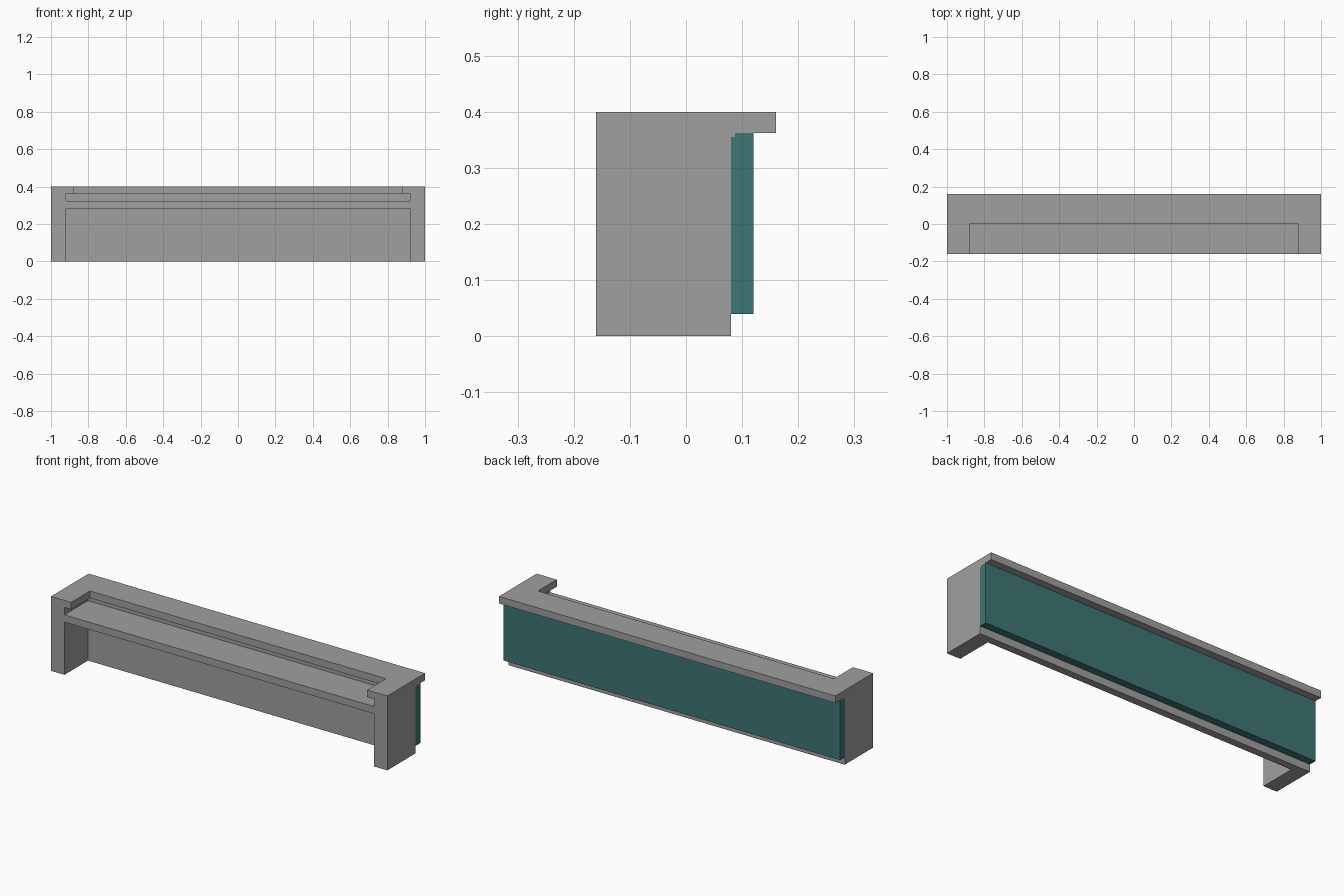
import bpy
import bmesh

cube = bpy.data.objects.get("Cube")
if cube:
    bpy.data.objects.remove(cube, do_unlink=True)


def make_material(name, rgb):
    mat = bpy.data.materials.new(name)
    mat.use_nodes = True
    mat.diffuse_color = (*rgb, 1)
    mat.node_tree.nodes["Principled BSDF"].inputs["Base Color"].default_value = (*rgb, 1)
    return mat


def extrude_profile(name, profile, half_width, mat=None):
    """Extrude a closed (y, z) profile symmetrically along x."""
    bm = bmesh.new()
    face = bm.faces.new([bm.verts.new((-half_width, y, z)) for y, z in profile])
    moved = bmesh.ops.extrude_face_region(bm, geom=[face])["geom"]
    verts = [v for v in moved if isinstance(v, bmesh.types.BMVert)]
    bmesh.ops.translate(bm, verts=verts, vec=(2 * half_width, 0, 0))
    bmesh.ops.recalc_face_normals(bm, faces=bm.faces)
    mesh = bpy.data.meshes.new(name)
    bm.to_mesh(mesh)
    bm.free()
    obj = bpy.data.objects.new(name, mesh)
    bpy.context.collection.objects.link(obj)
    if mat:
        mesh.materials.append(mat)
    return obj


def cut_box(target, name, half_width, y_back, z0, z1):
    """Cut a box out of the target, open towards the front, then drop the cutter."""
    cutter = extrude_profile(name, [(-0.3, z0), (y_back, z0), (y_back, z1), (-0.3, z1)], half_width)
    cutter.hide_render = True
    mod = target.modifiers.new(name, 'BOOLEAN')
    mod.operation = 'DIFFERENCE'
    mod.solver = 'EXACT'
    mod.object = cutter
    bpy.context.view_layer.objects.active = target
    bpy.ops.object.modifier_apply(modifier=mod.name)
    bpy.data.objects.remove(cutter, do_unlink=True)


grey = make_material("counter grey", (0.35, 0.35, 0.35))
teal = make_material("panel teal", (0.048, 0.18, 0.175))

# Counter body: side profile with the overhanging top and a small rebate under it
body = extrude_profile("counter_body", [
    (-0.16, 0), (0.08, 0), (0.08, 0.355), (0.087, 0.355), (0.087, 0.362),
    (0.16, 0.362), (0.16, 0.4), (-0.16, 0.4)], 1.0, grey)

# Knee space, shelf slot above the worktop, and the cut-out in the top
cut_box(body, "knee_space", 0.92, 0.04, -0.1, 0.283)
cut_box(body, "shelf_slot", 0.92, 0.04, 0.322, 0.362)
cut_box(body, "top_cutout", 0.88, 0.0, 0.34, 0.5)

# Coloured panel on the back, notched to fit the rebate
extrude_profile("back_panel", [
    (0.08, 0.04), (0.12, 0.04), (0.12, 0.362), (0.087, 0.362),
    (0.087, 0.355), (0.08, 0.355)], 1.0, teal)
